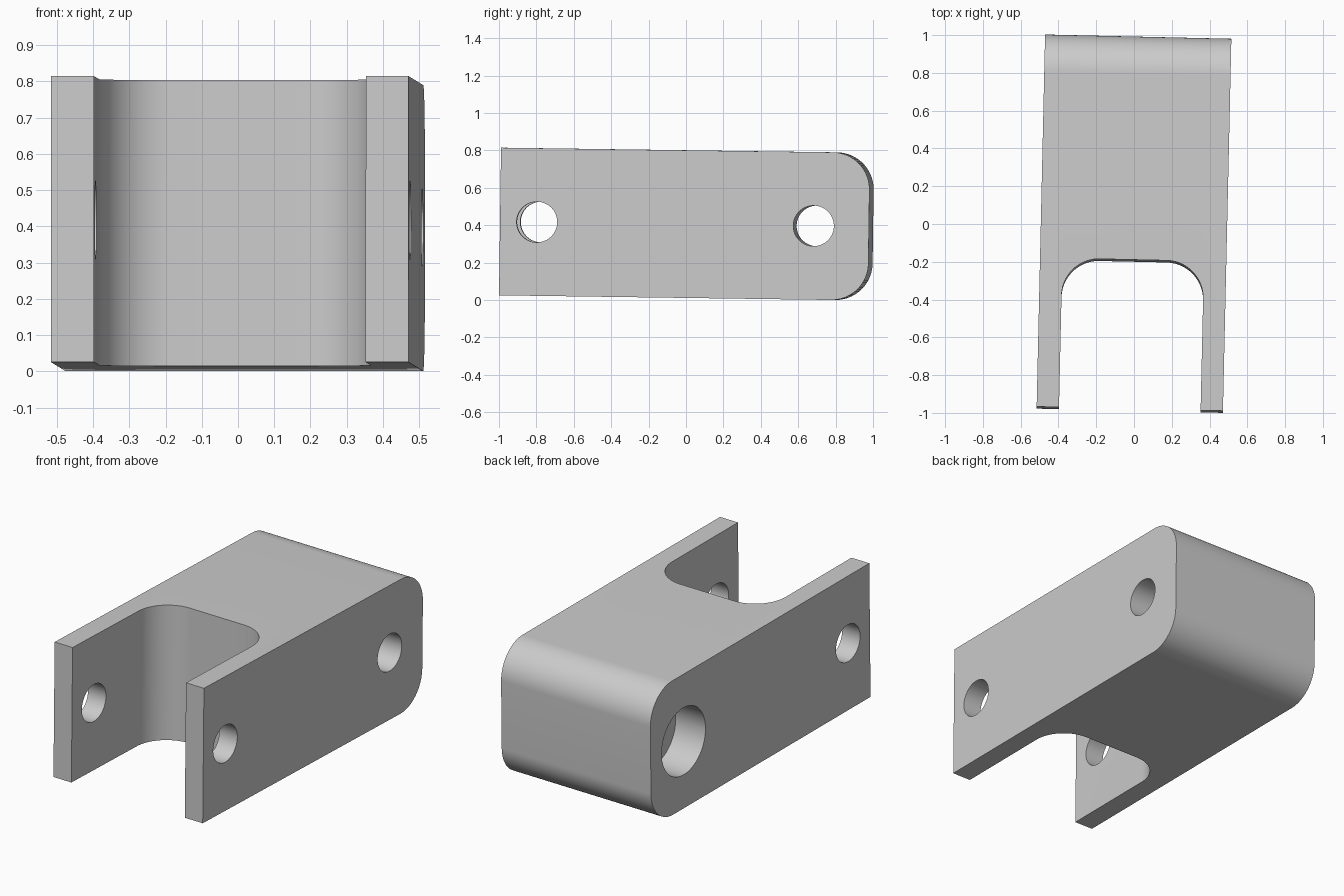
import bpy, bmesh
from math import sin, cos, pi, radians
from mathutils import Vector

cube = bpy.data.objects.get("Cube")
if cube:
    bpy.data.objects.remove(cube, do_unlink=True)

U = 0.1973                      # design unit of the bracket
LENGTH, WIDTH, HEIGHT = 10 * U, 5 * U, 4 * U
WALL, FILLET, SLOT = 0.6 * U, U, 4 * U

grey = bpy.data.materials.new("plain grey")
grey.use_nodes = True
grey.diffuse_color = (0.6, 0.6, 0.6, 1)
grey.node_tree.nodes["Principled BSDF"].inputs["Base Color"].default_value = (0.6, 0.6, 0.6, 1)


def arc(cx, cy, r, start, end, steps):
    return [(cx + r * cos(start + (end - start) * i / steps),
             cy + r * sin(start + (end - start) * i / steps)) for i in range(steps + 1)]


def prism(name, points, place, depth):
    """Extrude a closed profile, placed in 3D by a function, along a vector."""
    bm = bmesh.new()
    face = bm.faces.new([bm.verts.new(place(a, b)) for a, b in points])
    moved = bmesh.ops.extrude_face_region(bm, geom=[face])["geom"]
    bmesh.ops.translate(bm, vec=Vector(depth),
                        verts=[v for v in moved if isinstance(v, bmesh.types.BMVert)])
    bmesh.ops.recalc_face_normals(bm, faces=bm.faces)
    mesh = bpy.data.meshes.new(name)
    bm.to_mesh(mesh)
    bm.free()
    mesh.materials.append(grey)
    obj = bpy.data.objects.new(name, mesh)
    bpy.context.collection.objects.link(obj)
    return obj


def cut(target, cutter):
    mod = target.modifiers.new("cut", 'BOOLEAN')
    mod.operation, mod.solver, mod.object = 'DIFFERENCE', 'EXACT', cutter
    bpy.context.view_layer.objects.active = target
    bpy.ops.object.modifier_apply(modifier=mod.name)
    bpy.data.objects.remove(cutter, do_unlink=True)


def bore(name, y, r, x0, x1):
    ring = arc(y, 0, r, 0, 2 * pi, 64)[:-1]
    return prism(name, ring, lambda a, b: (x0, a, b), (x1 - x0, 0, 0))


# Block with a rounded back end
ey, ez = LENGTH / 2, HEIGHT / 2
side = [(-ey, ez), (-ey, -ez)]
side += arc(ey - FILLET, -ez + FILLET, FILLET, -pi / 2, 0, 20)
side += arc(ey - FILLET, ez - FILLET, FILLET, 0, pi / 2, 20)
bracket = prism("clevis_bracket", side, lambda a, b: (-WIDTH / 2, a, b), (WIDTH, 0, 0))

# Slot between the two front arms
ex, back = WIDTH / 2 - WALL, -ey + SLOT
slot = [(-ex, -ey - U), (ex, -ey - U)]
slot += arc(ex - FILLET, back - FILLET, FILLET, 0, pi / 2, 20)
slot += arc(-ex + FILLET, back - FILLET, FILLET, pi / 2, pi, 20)
cut(bracket, prism("slot_cutter", slot, lambda a, b: (a, b, -HEIGHT), (0, 0, 2 * HEIGHT)))

# Pin holes through the arms and the body, and the wide recess on one side
cut(bracket, bore("front_pin_cutter", -ey + U, 0.55 * U, -WIDTH, WIDTH))
cut(bracket, bore("rear_pin_cutter", ey - 1.5 * U, 0.55 * U, -WIDTH, WIDTH))
cut(bracket, bore("recess_cutter", ey - 1.5 * U, U, -WIDTH, -WIDTH / 2 + U))

# Slight tilt of the whole part
bracket.rotation_euler = (radians(-0.8), 0, radians(-1.3))
bracket.location = (0, 0.003, 0.406)

bpy.ops.object.select_all(action='DESELECT')
bracket.select_set(True)
bpy.context.view_layer.objects.active = bracket
bpy.ops.object.shade_smooth_by_angle(angle=radians(30))
